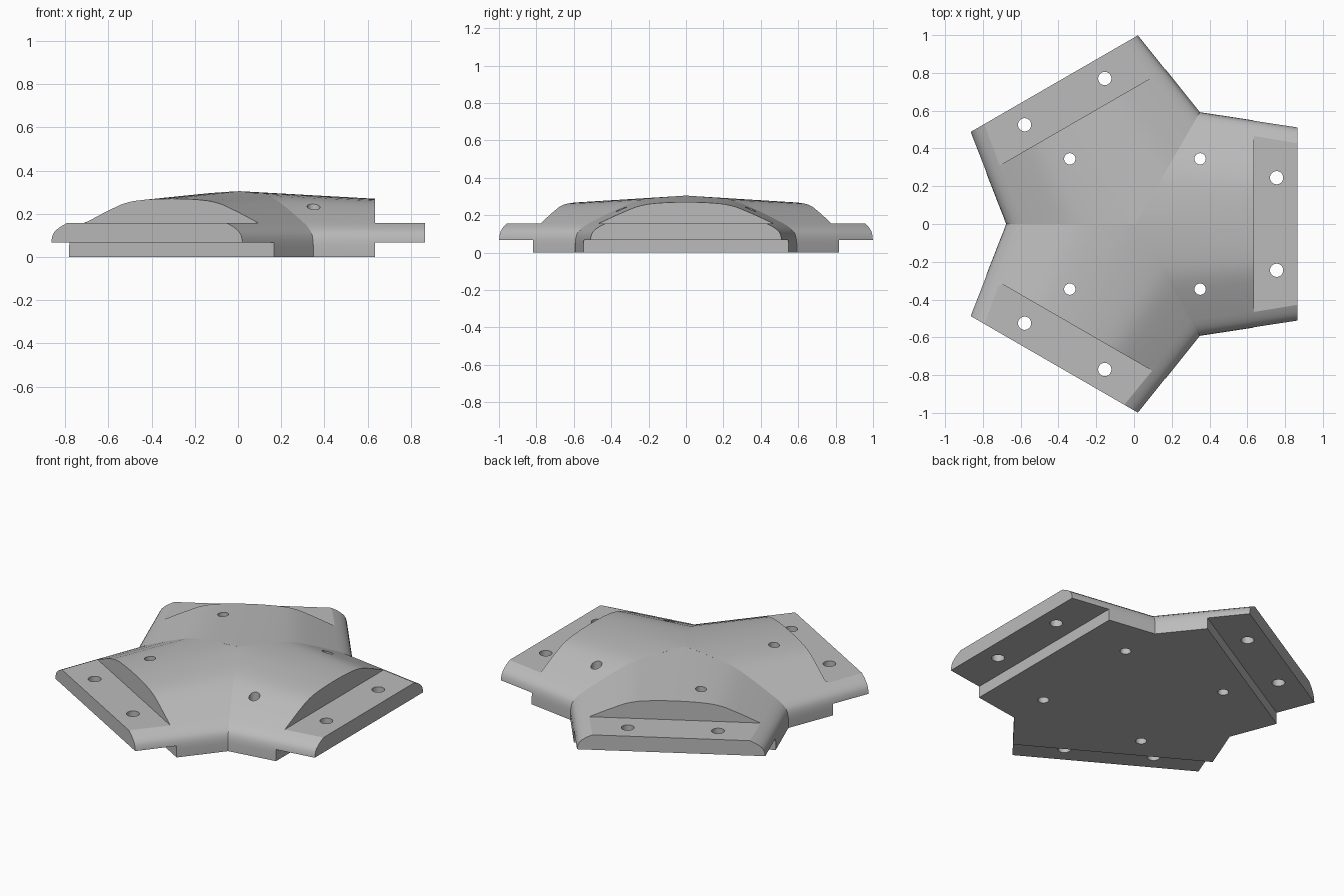
import bpy, bmesh, math
from mathutils import Matrix, Vector

if "Cube" in bpy.data.objects:
    bpy.data.objects.remove(bpy.data.objects["Cube"])

CX = 0.007                 # hub axis position
R_BODY, R_END = 0.628, 0.858
NOTCH = 0.684              # hub axis to inner corner between arms
STEPS = 8

grey = bpy.data.materials.new("plain_grey")
grey.diffuse_color = (0.5, 0.5, 0.5, 1)
grey.use_nodes = True
grey.node_tree.nodes["Principled BSDF"].inputs["Base Color"].default_value = grey.diffuse_color

# Half cross-section of an arm: fraction of half width, height
profile = [(0, .270), (.09, .2695), (.18, .268), (.27, .265), (.36, .260),
           (.42, .254), (.49, .244), (.57, .226), (.66, .205), (.849, .157),
           (.90, .143), (.935, .130), (.965, .116), (.985, .098),
           (.995, .075), (1, .05)]


def half_width(u):
    return 0.592 - 0.153 * (u - 0.342)


def arm_point(q, z, f):
    """Point on the arm surface, f = 0 at the valley and 1 at the arm tip."""
    u0 = NOTCH * 0.5 * q
    u = u0 + (R_END - u0) * f
    rise = 0.035 * (1 - q) * (1 - (u - u0) / (R_BODY - u0))
    return Vector((u, q * half_width(u), z + rise))


def arm_frame(k):
    return Matrix.Translation((CX, 0, 0)) @ Matrix.Rotation(k * math.tau / 3, 4, 'Z')


# Domed three-arm body, extruded down to the floor
bm = bmesh.new()
for k in range(3):
    for side in (1, -1):
        place = arm_frame(k) @ Matrix.Diagonal((1, side, 1, 1))
        rows = [[bm.verts.new(place @ arm_point(q, z, i / STEPS))
                 for i in range(STEPS + 1)] for q, z in profile]
        for a, b in zip(rows, rows[1:]):
            for i in range(STEPS):
                face = (a[i], a[i + 1], b[i + 1], b[i])
                bm.faces.new(face if side == 1 else face[::-1])
bmesh.ops.remove_doubles(bm, verts=bm.verts, dist=1e-4)
new = bmesh.ops.extrude_face_region(bm, geom=bm.faces[:])["geom"]
for v in new:
    if isinstance(v, bmesh.types.BMVert):
        v.co.z = 0
bmesh.ops.recalc_face_normals(bm, faces=bm.faces)
mesh = bpy.data.meshes.new("connector_body")
bm.to_mesh(mesh)
bm.free()
body = bpy.data.objects.new("connector_body", mesh)
bpy.context.collection.objects.link(body)
mesh.materials.append(grey)


def cut(matrix, radius=None):
    """Subtract a unit cube or a tall cylinder from the body."""
    if radius:
        bpy.ops.mesh.primitive_cylinder_add(vertices=32, radius=radius, depth=1)
    else:
        bpy.ops.mesh.primitive_cube_add(size=1)
    cutter = bpy.context.object
    cutter.hide_render = True
    cutter.matrix_world = matrix
    bpy.context.view_layer.update()
    bpy.context.view_layer.objects.active = body
    mod = body.modifiers.new("cut", 'BOOLEAN')
    mod.operation, mod.solver, mod.object = 'DIFFERENCE', 'EXACT', cutter
    bpy.ops.object.modifier_apply(modifier=mod.name)
    bpy.data.objects.remove(cutter)


for k in range(3):
    frame = arm_frame(k)
    # Step above and undercut below each mounting flange
    for z0, z1 in ((0.157, 0.6), (-0.2, 0.068)):
        cut(frame @ Matrix.Translation((R_BODY + 0.25, 0, (z0 + z1) / 2))
            @ Matrix.Diagonal((0.5, 1.6, z1 - z0, 1)))
    # Flange bolt holes
    for side in (1, -1):
        cut(frame @ Matrix.Translation((0.748, side * 0.245, 0.1)), 0.035)

# Four hub holes in a square
for x in (-1, 1):
    for y in (-1, 1):
        cut(Matrix.Translation((0.005 + x * 0.345, y * 0.345, 0.1)), 0.03)

# Smooth dome with crisp edges
bpy.ops.object.select_all(action='DESELECT')
body.select_set(True)
bpy.context.view_layer.objects.active = body
bpy.ops.object.shade_smooth_by_angle(angle=math.radians(25))
